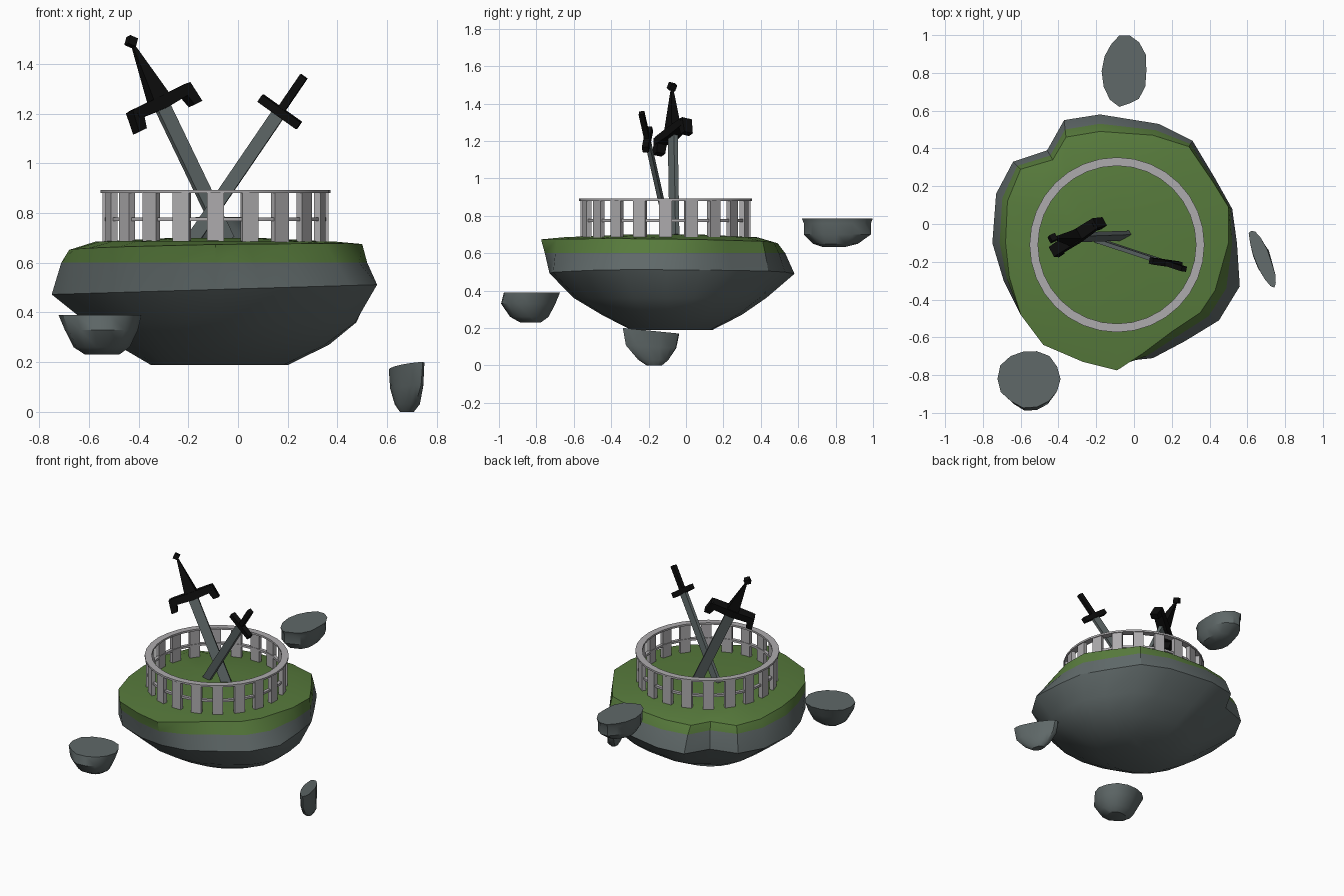
import bpy, bmesh, math, random
from mathutils import Vector

if "Cube" in bpy.data.objects:
    bpy.data.objects.remove(bpy.data.objects["Cube"])

random.seed(4)


def material(name, rgb):
    m = bpy.data.materials.new(name)
    m.diffuse_color = (*rgb, 1)
    m.use_nodes = True
    m.node_tree.nodes["Principled BSDF"].inputs["Base Color"].default_value = m.diffuse_color
    return m


STONE = material("stone grey", (0.115, 0.14, 0.14))
GRASS = material("grass green", (0.095, 0.195, 0.045))
FENCE = material("pale fence", (0.42, 0.41, 0.42))
BLACK = material("black hilt", (0.004, 0.004, 0.004))


def finish(bm, name, mats, angle=None):
    bmesh.ops.recalc_face_normals(bm, faces=bm.faces)
    me = bpy.data.meshes.new(name)
    bm.to_mesh(me)
    bm.free()
    for m in mats:
        me.materials.append(m)
    ob = bpy.data.objects.new(name, me)
    bpy.context.collection.objects.link(ob)
    if angle:
        bpy.ops.object.select_all(action='DESELECT')
        ob.select_set(True)
        bpy.context.view_layer.objects.active = ob
        bpy.ops.object.shade_smooth_by_angle(angle=math.radians(angle))
    return ob


def loft(bm, rings, caps=True, closed=False):
    """Skin a list of point rings, optionally closing them into a hoop."""
    vr = [[bm.verts.new(p) for p in r] for r in rings]
    n = len(vr[0])
    for a, b in zip(vr, vr[1:] + (vr[:1] if closed else [])):
        for i in range(n):
            bm.faces.new((a[i], a[(i + 1) % n], b[(i + 1) % n], b[i]))
    if caps and not closed:
        bm.faces.new(vr[0])
        bm.faces.new(vr[-1])


def quad(c, u, v, a, b):
    return [c + u * (a * s) + v * (b * t) for s, t in ((-1, -1), (1, -1), (1, 1), (-1, 1))]


# Island: grass rim outline and widest rock outline, matched point for point
RIM = [(-.68, -.1), (-.67, .12), (-.60, .29), (-.43, .34), (-.36, .46), (-.18, .49), (.1, .47),
       (.29, .41), (.42, .22), (.5, .09), (.5, -.1), (.43, -.35), (.35, -.47), (.2, -.57),
       (.04, -.69), (-.09, -.775), (-.27, -.73), (-.48, -.64), (-.6, -.48), (-.66, -.28)]
WIDE = [(-.75, -.1), (-.73, .16), (-.64, .33), (-.46, .39), (-.37, .55), (-.18, .58), (.13, .53),
        (.31, .44), (.43, .24), (.52, .08), (.545, -.1), (.56, -.33), (.45, -.51), (.27, -.62),
        (.1, -.71), (-.09, -.73), (-.27, -.70), (-.48, -.61), (-.6, -.48), (-.69, -.3)]


def lower_ring(x0, x1, y0, y1, z, roundness):
    ring = []
    for x, y in WIDE:
        u, v = (x + .095) / .655, (y + .075) / .655
        a = math.atan2(v, u)
        u += (math.cos(a) - u) * roundness
        v += (math.sin(a) - v) * roundness
        ring.append((x0 + (x1 - x0) * (u + 1) / 2, y0 + (y1 - y0) * (v + 1) / 2, z))
    return ring


def inner_ring(s, z):
    return [(-.09 + (x + .09) * s, -.11 + (y + .11) * s, z) for x, y in RIM]


rings = [inner_ring(.3, .70), inner_ring(.82, .685),
         [(x, y, .662 + .02 * (x + .09) - .015 * y) for x, y in RIM],
         [(a + (c - a) * .45, b + (d - b) * .45, .60) for (a, b), (c, d) in zip(RIM, WIDE)],
         [(x, y, .495 + .03 * x) for x, y in WIDE],
         lower_ring(-.61, .485, -.60, .43, .36, .35),
         lower_ring(-.49, .37, -.45, .30, .27, .7),
         lower_ring(-.35, .20, -.29, .14, .188, 1)]
bm = bmesh.new()
loft(bm, rings)
for f in bm.faces:
    f.material_index = 1 if min(v.co.z for v in f.verts) > .59 else 0
finish(bm, "floating_island", [STONE, GRASS], 30)


# Floating rocks: flat top, rounded underside
def rock(name, rows, turn=0, tilt=0, n=14):
    rough = [random.uniform(.92, 1.04) for _ in range(n)]
    t = math.radians(turn)
    rings = []
    for cx, cy, z, rx, ry in rows:
        ring = []
        for i in range(n):
            a = 2 * math.pi * i / n
            u, v = rx * rough[i] * math.cos(a), ry * rough[i] * math.sin(a)
            x, y = u * math.cos(t) - v * math.sin(t), u * math.sin(t) + v * math.cos(t)
            ring.append((cx + x, cy + y, z + tilt * y * min(1, z / .18)))
        rings.append(ring)
    bm = bmesh.new()
    loft(bm, rings)
    finish(bm, name, [STONE], 35)


rock("front_rock", [(-.55, -.82, .39, .17, .16), (-.545, -.84, .33, .15, .155),
                    (-.545, -.835, .26, .115, .11), (-.545, -.83, .23, .07, .06)])
rock("back_rock", [(-.05, .81, .785, .122, .19), (-.05, .81, .76, .115, .18),
                   (-.05, .81, .70, .115, .18), (-.05, .80, .65, .085, .12), (-.05, .79, .633, .04, .06)])
rock("right_rock", [(.682, -.185, .185, .168, .04), (.682, -.185, .10, .15, .042),
                    (.682, -.175, .03, .09, .042), (.68, -.17, 0, .045, .025)], turn=-68, tilt=-.1)

# Round fence: planks joined by two thin hoops
FX, FY = -.09, -.11


def hoop(name, r0, r1, z0, z1, n=32):
    bm = bmesh.new()
    rings = []
    for i in range(n):
        a = 2 * math.pi * i / n
        c, s = math.cos(a), math.sin(a)
        rings.append([(FX + r * c, FY + r * s, z) for r, z in ((r0, z0), (r1, z0), (r1, z1), (r0, z1))])
    loft(bm, rings, closed=True)
    finish(bm, name, [FENCE], 30)


hoop("fence_top_rail", .418, .463, .88, .893)
hoop("fence_middle_rail", .425, .448, .768, .783)

bm = bmesh.new()
for i in range(20):
    a = 2 * math.pi * i / 20 - math.pi / 2
    out = Vector((math.cos(a), math.sin(a), 0))
    side = Vector((-out.y, out.x, 0))
    foot = Vector((FX, FY, .672)) + out * .441
    loft(bm, [quad(foot, side, out, .034, .014), quad(foot + Vector((0, 0, .21)), side, out, .034, .014)])
finish(bm, "fence_planks", [FENCE])


# Swords: each is set by its top, its buried tip and the direction of its guard
def frame(top, tip, across):
    d = (tip - top).normalized()
    u = (across - d * across.dot(d)).normalized()
    return d, u, d.cross(u)


def bar(name, sections, u, v, mat):
    bm = bmesh.new()
    loft(bm, [quad(c, u, v, a, b) for c, a, b in sections])
    finish(bm, name, [mat])


# Large sword with drooping guard, tapered grip and diamond pommel
top, tip = Vector((-.43, -.075, 1.49)), Vector((-.045, -.062, .69))
d, u, v = frame(top, tip, Vector((.2, .135, .11)))
mid = top + d * .275
bar("large_sword_blade", [(mid, .032, .012), (tip, .032, .012)], u, v, STONE)
bar("large_sword_grip", [(top + d * .02, .006, .006), (mid - d * .06, .034, .026),
                         (mid + d * .02, .046, .032)], u, v, BLACK)
bm = bmesh.new()
bmesh.ops.create_cube(bm, size=.036)
for w in bm.verts:
    p = w.co.copy()
    w.co = top + d * ((p.x + p.y) * .7) + u * ((p.x - p.y) * .7) + v * p.z
finish(bm, "large_sword_pommel", [BLACK])
for side, label in ((-1, "left"), (1, "right")):
    w = u * side
    diag = (w + d).normalized()
    bar("large_sword_guard_" + label,
        [(mid, .026, .034), (mid + w * .135 - d * .005, .022, .03)], d, v, BLACK)
    bar("large_sword_guard_tip_" + label,
        [(mid + w * .125 - d * .025, .025, .03), (mid + w * .145 + d * .065, .02, .026)], w, v, BLACK)

# Small sword with straight bar guard
top, tip = Vector((.265, -.238, 1.35)), Vector((-.185, -.09, .69))
d, u, v = frame(top, tip, Vector((.15, -.02, -.12)))
mid = top + d * .175
bar("small_sword_blade", [(mid, .027, .011), (tip, .027, .011)], u, v, STONE)
bar("small_sword_grip", [(top, .016, .014), (mid, .016, .014)], u, v, BLACK)
bar("small_sword_guard", [(mid - u * .096, .017, .017), (mid + u * .096, .017, .017)], d, v, BLACK)
